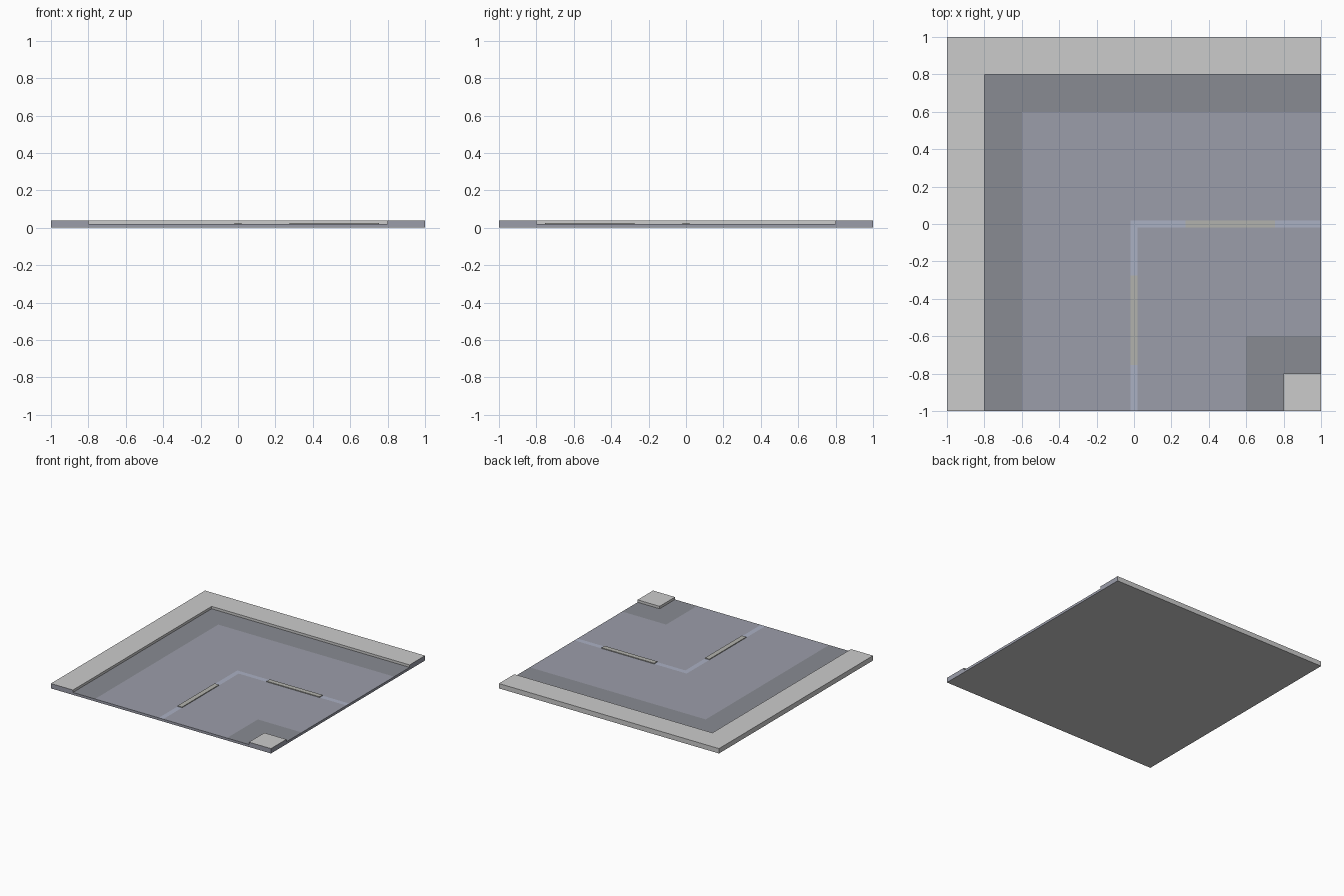
import bpy, bmesh

if "Cube" in bpy.data.objects:
    bpy.data.objects.remove(bpy.data.objects["Cube"])


def material(name, rgb):
    m = bpy.data.materials.new(name)
    m.diffuse_color = (*rgb, 1)
    m.use_nodes = True
    m.node_tree.nodes["Principled BSDF"].inputs["Base Color"].default_value = m.diffuse_color
    return m


KERB = material("concrete", (0.56, 0.55, 0.58))
ROAD = material("asphalt", (0.33, 0.34, 0.40))
EDGE = material("worn_asphalt", (0.25, 0.26, 0.29))
LINE = material("pale_line", (0.41, 0.44, 0.55))
DASH = material("lane_dash", (0.45, 0.45, 0.42))

ROAD_Z, KERB_Z, DASH_Z = 0.02, 0.04, 0.026


def shell(name, outline, z0, z1, mats, top=True, bottom=False, wall_mat=None):
    """Extrude a counter-clockwise outline; z0 == z1 gives a flat patch."""
    bm = bmesh.new()
    hi = [bm.verts.new((x, y, z1)) for x, y in outline]
    if top:
        bm.faces.new(hi)
    if z1 > z0:
        lo = [bm.verts.new((x, y, z0)) for x, y in outline]
        n = len(outline)
        for i in range(n):
            j = (i + 1) % n
            f = bm.faces.new((lo[i], lo[j], hi[j], hi[i]))
            if wall_mat:
                f.material_index = wall_mat(outline[i], outline[j])
        if bottom:
            bm.faces.new(lo[::-1])
    me = bpy.data.meshes.new(name)
    bm.to_mesh(me)
    bm.free()
    for m in mats:
        me.materials.append(m)
    ob = bpy.data.objects.new(name, me)
    bpy.context.collection.objects.link(ob)
    return ob


def bend(a, b):
    """L-shaped band nested around the corner (1, -1); a square if b is 1."""
    if b >= 1:
        return [(a, -1), (1, -1), (1, -a), (a, -a)]
    return [(a, -1), (b, -1), (b, -b), (1, -b), (1, -a), (a, -a)]


def rect(x0, x1, y0, y1):
    return [(x0, y0), (x1, y0), (x1, y1), (x0, y1)]


def open_end(p, q):
    """Road-coloured cut ends where the tile meets its neighbours."""
    return int(p[1] == q[1] == -1 or p[0] == q[0] == 1)


# foundation: sides and underside of the tile
shell("foundation", rect(-1, 1, -1, 1), 0, ROAD_Z, [KERB, ROAD],
      top=False, bottom=True, wall_mat=open_end)

# raised pavements: outer bend and inner corner
for name, a, b in (("outer_pavement", -1, -0.8), ("inner_pavement", 0.8, 1)):
    shell(name, bend(a, b), ROAD_Z, KERB_Z, [KERB, ROAD], wall_mat=open_end)

# flat road surface, nested bands from outside to inside
for name, a, b, mat in (("outer_gutter", -0.8, -0.6, EDGE),
                        ("outer_lane", -0.6, -0.02, ROAD),
                        ("centre_line", -0.02, 0.02, LINE),
                        ("inner_lane", 0.02, 0.6, ROAD),
                        ("inner_gutter", 0.6, 0.8, EDGE)):
    shell(name, bend(a, b), ROAD_Z, ROAD_Z, [mat])

# raised dashes on the centre line
shell("dash_right", rect(0.275, 0.755, -0.02, 0.02), ROAD_Z, DASH_Z, [DASH])
shell("dash_front", rect(-0.02, 0.02, -0.755, -0.275), ROAD_Z, DASH_Z, [DASH])
